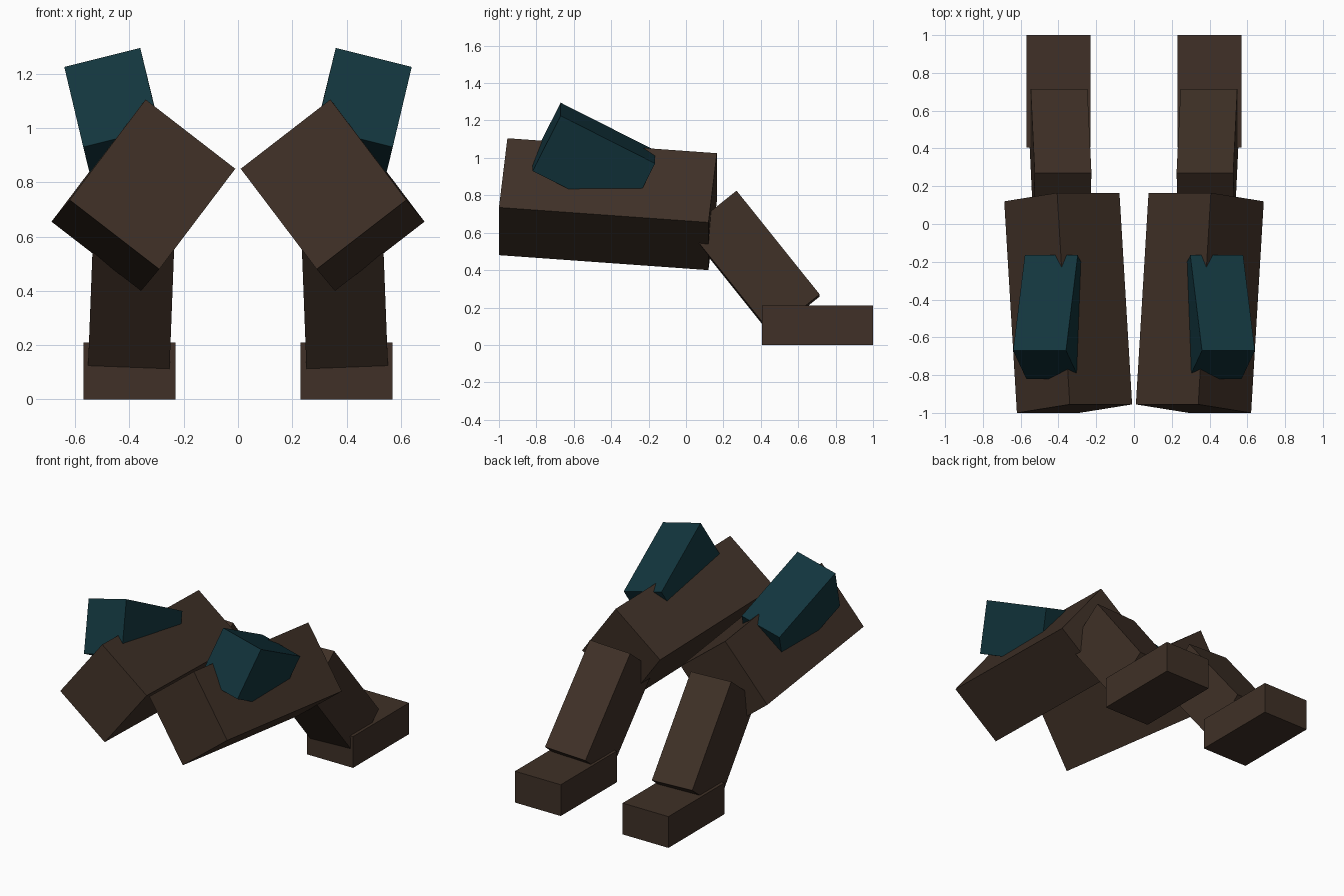
import bpy
import bmesh
from mathutils import Matrix, Vector

cube = bpy.data.objects.get("Cube")
if cube:
    bpy.data.objects.remove(cube, do_unlink=True)


def make_material(name, rgb):
    mat = bpy.data.materials.new(name)
    mat.use_nodes = True
    color = (*rgb, 1.0)
    mat.diffuse_color = color
    bsdf = next(n for n in mat.node_tree.nodes if n.type == "BSDF_PRINCIPLED")
    bsdf.inputs["Base Color"].default_value = color
    bsdf.inputs["Roughness"].default_value = 0.9
    return mat


brown = make_material("dark brown", (0.050, 0.030, 0.020))
teal = make_material("deep teal", (0.006, 0.035, 0.046))


def block(name, centre, width, depth, height, mat, side):
    """Box around a centre, spanned by three edge vectors, mirrored by side."""
    columns = [Vector(v) for v in (width, depth, height, centre)]
    basis = Matrix([c.to_4d() for c in columns]).transposed()
    basis[3][:] = (0, 0, 0, 1)
    bm = bmesh.new()
    bmesh.ops.create_cube(bm, size=1)
    bm.transform(Matrix.Diagonal((side, 1, 1, 1)) @ basis)
    bmesh.ops.recalc_face_normals(bm, faces=bm.faces)
    mesh = bpy.data.meshes.new(name)
    bm.to_mesh(mesh)
    bm.free()
    mesh.materials.append(mat)
    obj = bpy.data.objects.new(name, mesh)
    bpy.context.collection.objects.link(obj)
    return obj


def corner_block(name, corner, a, b, c, mat, side):
    """Box grown from one corner along three edges."""
    centre = Vector(corner) + (Vector(a) + Vector(b) + Vector(c)) / 2
    return block(name, centre, a, b, c, mat, side)


for prefix, side in (("left", 1), ("right", -1)):
    # Flat foot on the ground
    block(prefix + "_foot", (0.4, 0.703, 0.105),
          (0.34, 0, 0), (0, 0.594, 0), (0, 0, 0.21), brown, side)

    # Sloping shin, sunk into foot and thigh
    block(prefix + "_shin", (0.39, 0.363, 0.438),
          Vector((1, 0, 0.0385)) * 0.30,
          Vector((-0.024, 0.78, 0.625)) * 0.332,
          Vector((-0.03, -0.625, 0.78)) * 0.711, brown, side)

    # Long thigh, rolled outwards
    corner_block(prefix + "_thigh", (0.34, -0.955, 1.105),
                 (-0.33, 0, -0.255), (0.067, 1.12, -0.08),
                 (0.28, -0.045, -0.37), brown, side)

    # Tilted pouch strapped to the outer thigh
    corner_block(prefix + "_pouch", (0.64, -0.67, 1.225),
                 (-0.28, 0, 0.07), (-0.062, 0.505, -0.255),
                 (-0.07, -0.15, -0.295), teal, side)
